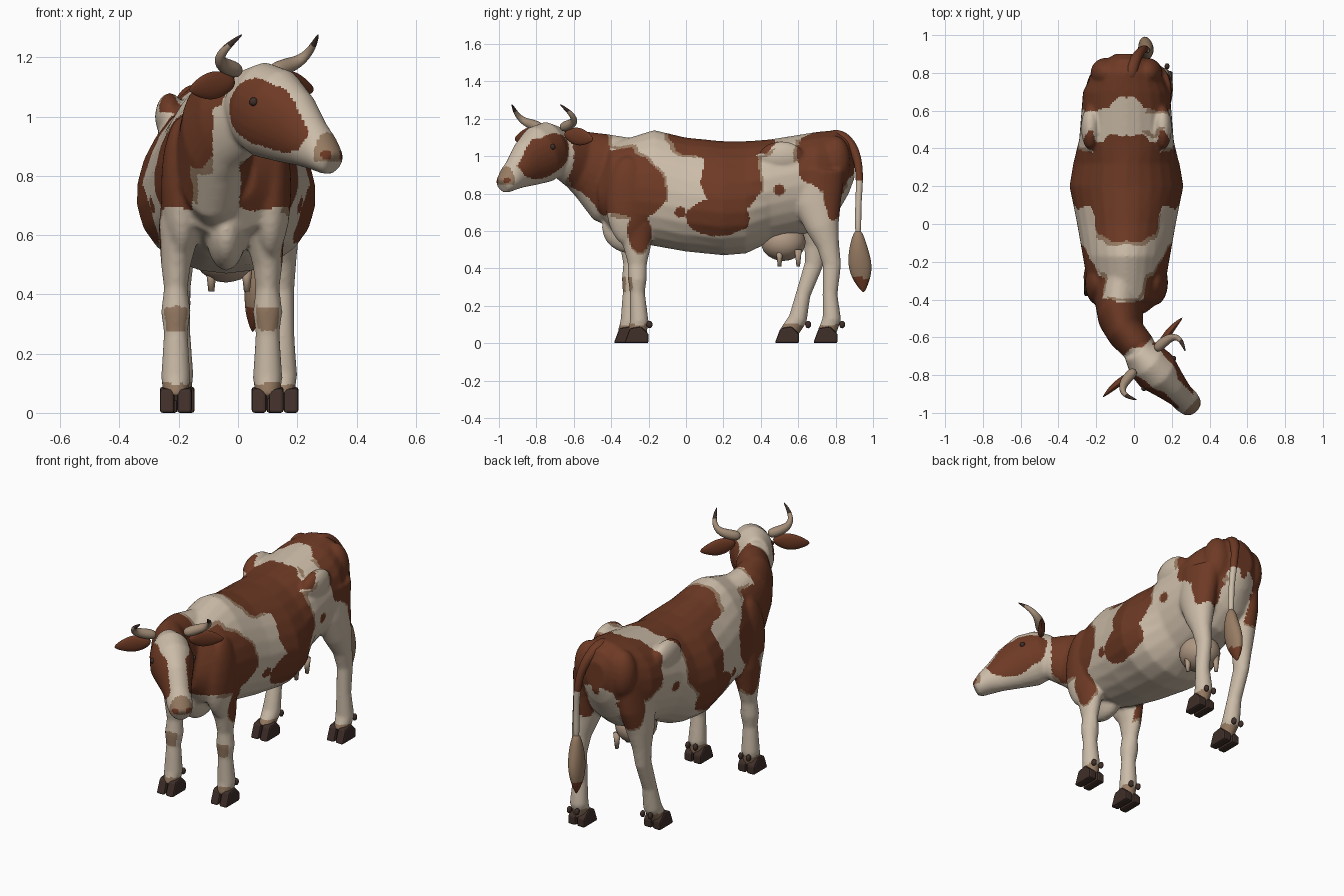
import bpy, bmesh, math
from mathutils import Vector, Matrix, noise

cube = bpy.data.objects.get("Cube")
if cube:
    bpy.data.objects.remove(cube, do_unlink=True)

UP, BACK, LEFT = Vector((0, 0, 1)), Vector((0, 1, 0)), Vector((1, 0, 0))
MID = -.04                                    # centre plane of the trunk
POLL = Vector((.06, -.72, 0))                 # origin of the turned head
FACING = (LEFT - BACK).normalized()
ACROSS = (LEFT + BACK).normalized()
CREAM, BROWN, TAN = range(3)


def material(name, color):
    mat = bpy.data.materials.new(name)
    mat.use_nodes = True
    mat.diffuse_color = (*color, 1)
    shader = mat.node_tree.nodes["Principled BSDF"]
    shader.inputs["Base Color"].default_value = (*color, 1)
    return mat


cream = material("cream coat", (.6, .5, .39))
brown = material("brown coat", (.155, .042, .018))
tan = material("tan coat", (.31, .2, .125))
dark = material("dark hoof", (.05, .028, .022))
horn_color = material("horn", (.36, .26, .18))
pink = material("udder skin", (.44, .32, .23))


def tube(bm, points, ref=UP, axis=None, sides=24):
    """Closed loft through points of (x, y, z, side radius, up radius, optional egg shape)."""
    centres = [Vector(p[:3]) for p in points]
    last = len(points) - 1
    rings = []
    for i, p in enumerate(points):
        ahead = centres[min(i + 1, last)] - centres[max(i - 1, 0)]
        tangent = (axis or ahead).normalized()
        side = tangent.cross(ref).normalized()
        up = side.cross(tangent)
        egg = p[5] if len(p) > 5 else 0
        ring = []
        for k in range(sides):
            angle = math.tau * k / sides
            c, s = math.cos(angle), math.sin(angle)
            offset = side * p[3] * c * (1 - egg * s) + up * p[4] * s
            ring.append(bm.verts.new(centres[i] + offset))
        rings.append(ring)
    for a, b in zip(rings, rings[1:]):
        for k in range(sides):
            n = (k + 1) % sides
            bm.faces.new((a[k], a[n], b[n], b[k]))
    bm.faces.new(rings[0])
    bm.faces.new(rings[-1])


def ball(bm, centre, radii):
    place = Matrix.LocRotScale(Vector(centre), None, Vector(radii))
    bmesh.ops.create_icosphere(bm, subdivisions=3, radius=1, matrix=place)


def on_head(across, along, height):
    return POLL + ACROSS * across + FACING * along + UP * height


def make(name, bm, mats, rule=None, mods=(), smooth=True):
    bmesh.ops.recalc_face_normals(bm, faces=bm.faces)
    mesh = bpy.data.meshes.new(name)
    bm.to_mesh(mesh)
    bm.free()
    obj = bpy.data.objects.new(name, mesh)
    bpy.context.collection.objects.link(obj)
    bpy.context.view_layer.objects.active = obj
    for kind, settings in mods:
        mod = obj.modifiers.new(kind.lower(), kind)
        for key, value in settings.items():
            setattr(mod, key, value)
        bpy.ops.object.modifier_apply(modifier=mod.name)
    mesh = obj.data
    mesh.materials.clear()
    for mat in mats:
        mesh.materials.append(mat)
    for face in mesh.polygons:
        face.use_smooth = smooth
        face.material_index = rule(face.center, face.normal) if rule else 0


SUBSURF = [("SUBSURF", {"levels": 2})]

# Trunk: y, bottom, top, half width; the belly hangs wide and the rump is broad on top
body = bmesh.new()
trunk = [(-.47, .7, .93, .1), (-.4, .6, 1.07, .19), (-.17, .52, 1.14, .23), (0, .49, 1.1, .26),
         (.2, .47, 1.08, .3), (.32, .48, 1.08, .28), (.45, .54, 1.09, .25), (.7, .6, 1.13, .23),
         (.8, .68, 1.14, .18), (.87, .8, 1.11, .11), (.9, .88, 1.05, .06)]
tube(body, [(MID, y, (low + top) / 2, width, (top - low) / 2, .15 if y < .4 else -.1)
            for y, low, top, width in trunk], axis=-BACK)

# Neck
tube(body, [(-.05, -.25, .84, .15, .27), (-.08, -.4, .88, .13, .24), (-.07, -.5, .95, .12, .19),
            (-.04, -.58, .98, .1, .16), (.03, -.66, 1.01, .09, .13), (.06, -.7, 1.03, .07, .1)])

# Head from nape to muzzle: distance along, height, half width, half depth
skull = [(-.08, 1.06, .07, .1), (0, 1.04, .11, .15), (.08, 1.01, .12, .16), (.18, .96, .09, .13),
         (.26, .91, .07, .09), (.31, .88, .07, .07), (.35, .85, .06, .05), (.37, .84, .04, .04)]
tube(body, [(*on_head(0, along, z), wide, deep) for along, z, wide, deep in skull])

# Brisket, shoulders, hips and pin bones
ball(body, (MID, -.3, .62), (.07, .15, .14))
for s in (-1, 1):
    ball(body, (MID + s * .15, -.31, .76), (.07, .12, .24))
    ball(body, (MID + s * .19, .51, 1), (.05, .12, .08))
    ball(body, (MID + s * .11, .8, .97), (.08, .08, .14))

# Legs from top to pastern: y, height, half width, half depth
front_leg = [(-.3, .78, .07, .13), (-.27, .62, .07, .1), (-.26, .5, .05, .07), (-.26, .42, .04, .05),
             (-.26, .34, .05, .05), (-.26, .27, .04, .04), (-.25, .12, .05, .05), (-.26, .05, .04, .05)]
rear_leg = [(.7, .92, .09, .15), (.7, .75, .08, .13), (.73, .62, .07, .09), (.76, .52, .05, .06),
            (.78, .42, .04, .05), (.77, .26, .04, .04), (.78, .13, .05, .05), (.75, .05, .04, .05)]
claw_profile = [(-.07, 0), (.06, 0), (.06, .05), (.02, .09), (-.04, .08)]


def add_leg(name, points, foot_x, step):
    inward = math.copysign(.1, MID - foot_x)
    leg = [(foot_x + inward * max(0, z - .5), y + step * max(0, 1 - z / .75), z, wide, deep)
           for y, z, wide, deep in points]
    tube(body, leg, ref=BACK)
    # Cloven hoof and dewclaws
    foot_y, fetlock_y = leg[-1][1], leg[-2][1]
    hoof, dewclaws = bmesh.new(), bmesh.new()
    for s in (-1, 1):
        outline = [hoof.verts.new((foot_x + s * .004, foot_y + y, z)) for y, z in claw_profile]
        grown = bmesh.ops.extrude_face_region(hoof, geom=[hoof.faces.new(outline)])["geom"]
        moved = [v for v in grown if isinstance(v, bmesh.types.BMVert)]
        bmesh.ops.translate(hoof, verts=moved, vec=LEFT * s * .05)
        ball(dewclaws, (foot_x + s * .025, fetlock_y + .055, .1), (.013, .016, .02))
    make(name + "_hoof", hoof, [dark], mods=[("BEVEL", {"width": .01, "segments": 2})], smooth=False)
    make(name + "_dewclaws", dewclaws, [dark])


add_leg("front_left", front_leg, .1, 0)
add_leg("front_right", front_leg, -.21, -.06)
add_leg("rear_left", rear_leg, .15, 0)
add_leg("rear_right", rear_leg, -.2, -.22)

# Coat patches, the same on both flanks: y, z, y radius, z radius
patches = [(-.54, 1.02, .15, .19), (-.36, .86, .19, .19), (-.22, .81, .12, .14), (-.25, .6, .06, .11),
           (.19, 1.08, .28, .1), (.24, .9, .16, .2), (.16, .67, .17, .1), (-.03, .7, .03, .03),
           (.76, .99, .17, .17), (.79, .78, .05, .12), (.5, .82, .03, .03)]


def head_coat(across, along, z, ripple):
    if along > .31 and math.hypot(across - .035, z - .87) < .017:      # nostrils
        return BROWN
    if along > .34 and z > .85:                                        # nose
        return TAN
    slant = z - 1 + (along - .13) / 4
    cheek = math.hypot((along - .13) / .17, slant / .115) + ripple / 8
    return BROWN if cheek < 1 and across > .05 else CREAM


def coat(p, normal):
    side = abs(p.x - MID)
    ripple = noise.noise(Vector((side, p.y, p.z)) * 11)
    along, across = (p - POLL).dot(FACING), abs((p - POLL).dot(ACROSS))
    if along > -.06 and p.z > .75 and p.y < -.58:
        return head_coat(across, along, p.z, ripple)
    pastern = p.z < .1 + ripple / 50
    knee = p.y < -.2 and .28 < p.z < .36 and normal.y < -.6
    if pastern or knee:
        return TAN
    throat = p.y < -.3 and normal.z < .2 and side < .045
    inner_leg = p.z < .62 and side < .14
    between_thighs = p.y > .6 and p.z < .8 and side < .1
    if throat or inner_leg or between_thighs:
        return CREAM
    field = min(((p.y - y) / long) ** 2 + ((p.z - z) / tall) ** 2 for y, z, long, tall in patches)
    field += ripple / 3
    if field < 1:
        return BROWN
    return TAN if field < 1.2 and noise.noise(p * 5) > .05 else CREAM


make("body", body, [cream, brown, tan], coat,
     [("REMESH", {"mode": "VOXEL", "voxel_size": .01}), ("SMOOTH", {"factor": .5, "iterations": 5})])

# Horns, ears and eyes, mirrored in the head frame: across, along, height, radii
horn = [(.07, 0, 1.15, .03), (.15, 0, 1.17, .03), (.2, .02, 1.19, .02), (.21, .06, 1.23, .015),
        (.18, .12, 1.28, .003)]
ear = [(.1, 0, 1.12, .02, .02), (.16, -.01, 1.11, .02, .05), (.22, -.02, 1.1, .02, .05),
       (.3, -.02, 1.09, .003, .01)]
for s, label in ((-1, "right"), (1, "left")):
    horn_mesh, ear_mesh, eye_mesh = bmesh.new(), bmesh.new(), bmesh.new()
    tube(horn_mesh, [(*on_head(s * across, along, z), r, r) for across, along, z, r in horn], sides=10)
    make(label + "_horn", horn_mesh, [horn_color, dark], lambda p, n: int(p.z > 1.24), SUBSURF)
    tube(ear_mesh, [(*on_head(s * across, along, z), thick, tall)
                    for across, along, z, thick, tall in ear], sides=12)
    make(label + "_ear", ear_mesh, [brown], mods=SUBSURF)
    ball(eye_mesh, on_head(s * .11, .1, 1.05), (.015, .015, .015))
    make(label + "_eye", eye_mesh, [dark])

# Udder with four teats
udder = bmesh.new()
ball(udder, (MID, .52, .54), (.11, .12, .1))
for x in (-.09, .03):
    for y in (.5, .6):
        tube(udder, [(x, y, .5, .02, .02), (x, y, .41, .01, .01)], BACK, sides=10)
make("udder", udder, [pink])

# Tail and tuft
tail = bmesh.new()
tail_path = [(-.02, .76, 1.11, .035), (-.01, .83, 1.11, .035), (.01, .88, 1.07, .03), (.04, .92, .99, .023),
             (.06, .93, .87, .02), (.07, .92, .74, .016), (.07, .92, .56, .02)]
tube(tail, [(*point, point[3]) for point in tail_path], LEFT, sides=12)
make("tail", tail, [cream, brown], lambda p, n: int(p.z > .87), SUBSURF)
tuft = bmesh.new()
tube(tuft, [(.07, .92, .61, .02, .02), (.07, .92, .52, .04, .05), (.06, .93, .42, .04, .07),
            (.05, .94, .34, .03, .05), (.05, .95, .27, .004, .005)], BACK, sides=12)
make("tail_tuft", tuft, [tan, brown], lambda p, n: int(p.z < .35), SUBSURF)
